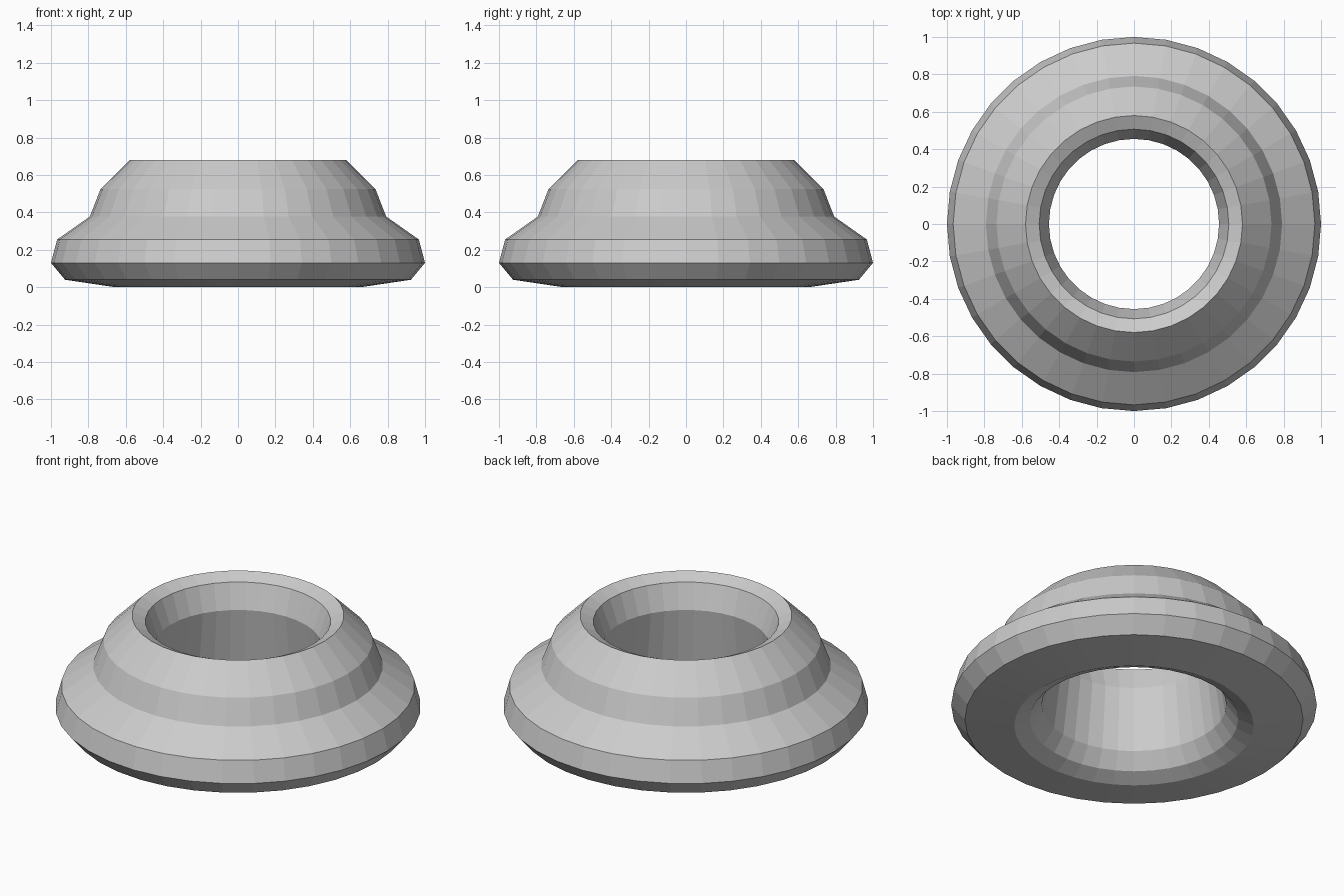
import bpy, bmesh
from math import sin, cos, tau

if "Cube" in bpy.data.objects:
    bpy.data.objects.remove(bpy.data.objects["Cube"])

SIDES = 36

# Closed ring cross-section as (radius, height), outside going up, then down the bore
PROFILE = [
    (0.655, 0.00), (0.925, 0.04), (1.00, 0.13), (0.967, 0.255),
    (0.792, 0.378), (0.735, 0.525), (0.58, 0.68),
    (0.507, 0.645), (0.455, 0.50), (0.505, 0.13), (0.57, 0.04),
]


def lathe(name, profile, sides):
    bm = bmesh.new()
    rings = [[bm.verts.new((r * cos(tau * i / sides), r * sin(tau * i / sides), z))
              for i in range(sides)] for r, z in profile]
    for k, low in enumerate(rings):
        high = rings[(k + 1) % len(rings)]
        for i in range(sides):
            j = (i + 1) % sides
            bm.faces.new((low[i], low[j], high[j], high[i]))
    bmesh.ops.recalc_face_normals(bm, faces=bm.faces)
    mesh = bpy.data.meshes.new(name)
    bm.to_mesh(mesh)
    bm.free()
    obj = bpy.data.objects.new(name, mesh)
    bpy.context.collection.objects.link(obj)
    return obj


# Stepped, flat-faceted collar with an open bore
lathe("stepped_collar", PROFILE, SIDES)
